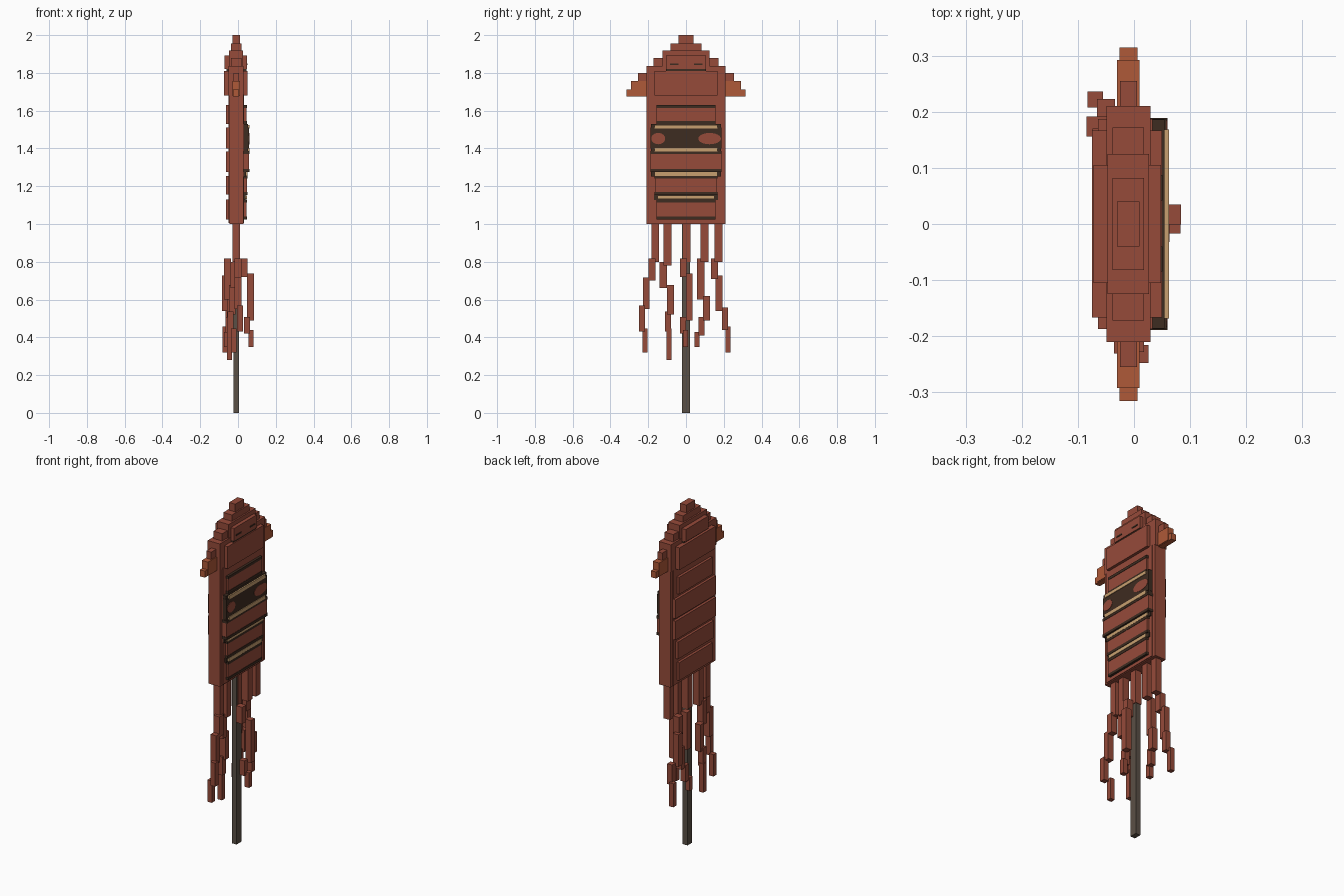
import bpy
from math import pi

if "Cube" in bpy.data.objects:
    bpy.data.objects.remove(bpy.data.objects["Cube"])


def material(name, rgb):
    m = bpy.data.materials.new(name)
    m.use_nodes = True
    m.diffuse_color = (*rgb, 1)
    node = m.node_tree.nodes["Principled BSDF"]
    node.inputs["Base Color"].default_value = (*rgb, 1)
    node.inputs["Roughness"].default_value = 0.9
    return m


RED = material("red_brown", (0.305, 0.07, 0.042))
ORANGE = material("burnt_orange", (0.43, 0.10, 0.04))
DARK = material("dark_brown", (0.048, 0.025, 0.015))
TAN = material("tan", (0.58, 0.35, 0.16))
GREY = material("grey_brown", (0.102, 0.08, 0.061))
MID = -0.01  # middle of the slab in x


def box(name, x, y, z, mat):
    """Box from (low, high) ranges along each axis."""
    bpy.ops.mesh.primitive_cube_add(size=1, location=[sum(r) / 2 for r in (x, y, z)])
    ob = bpy.context.object
    ob.name = name
    ob.scale = [r[1] - r[0] for r in (x, y, z)]
    ob.data.materials.append(mat)
    return ob


def wide(name, x, half, z, mat):
    """Box symmetric in y."""
    return box(name, x, (-half, half), z, mat)


# Pole and main slab
wide("pole", (-0.025, 0.006), 0.022, (0, 1.02), GREY)
wide("body_frame", (-0.045, 0.028), 0.208, (1.0, 1.69), RED)
wide("body_core", (-0.049, 0.033), 0.187, (1.005, 1.685), RED)

# Stepped crest with orange wing tips: half width, top, half thickness
tiers = [(0.04, 2.0, 0.02), (0.082, 1.955, 0.028), (0.125, 1.918, 0.037),
         (0.172, 1.88, 0.028), (0.21, 1.837, 0.039), (0.255, 1.80, 0.015)]
for i, (half, top, thick) in enumerate(tiers):
    wide(f"crest_step_{i + 1}", (MID - thick, MID + thick), half, (1.678, top), RED)
for side, s in (("left", 1), ("right", -1)):
    inner, outer = sorted((s * 0.2, s * 0.292)), sorted((s * 0.2, s * 0.315))
    box(f"{side}_wing", (MID - 0.02, MID + 0.02), inner, (1.677, 1.757), ORANGE)
    box(f"{side}_wing_tip", (MID - 0.016, MID + 0.016), outer, (1.674, 1.712), ORANGE)

# Head plates and eye slits
wide("head_plate", (-0.075, 0.05), 0.167, (1.68, 1.81), RED)
wide("brow_plate", (-0.072, 0.048), 0.105, (1.82, 1.893), RED)
wide("mouth_slit", (-0.06, 0.044), 0.105, (1.806, 1.824), DARK)
for side, low in (("left", 0.042), ("right", -0.085)):
    box(f"{side}_eye_slit", (0.04, 0.051), (low, low + 0.045), (1.842, 1.85), DARK)

# Body panels: low, high, half width, face depth
panels = [(1.53, 1.63, 0.155, 0.045), (1.40, 1.51, 0.187, 0.058),
          (1.275, 1.385, 0.187, 0.058), (1.155, 1.255, 0.165, 0.047),
          (1.025, 1.13, 0.155, 0.045)]
for i, (low, high, half, depth) in enumerate(panels):
    n = i + 1
    wide(f"back_panel_{n}", (-0.064, -0.04), half, (low, high), RED)
    wide(f"front_panel_{n}", (0.02, depth), half, (low, high), DARK if i == 1 else RED)
    if i != 1:
        for edge, z in (("top", high - 0.014), ("bottom", low)):
            wide(f"panel_{n}_{edge}_trim", (0.025, depth + 0.002), half + 0.002,
                 (z - 0.001, z + 0.015), DARK)

# Tan stripes: centre height, half width, depth
for i, (z, half, depth) in enumerate([(1.515, 0.168, 0.062), (1.393, 0.168, 0.062),
                                      (1.265, 0.167, 0.05), (1.142, 0.152, 0.048)]):
    wide(f"stripe_{i + 1}", (0.025, depth), half, (z - 0.01, z + 0.01), TAN)
    wide(f"stripe_{i + 1}_ends", (0.025, depth - 0.008), half + 0.018,
         (z - 0.014, z + 0.014), DARK)

# Rounded red patches on the dark panel
for side, y, ry in (("left", 0.125, 0.06), ("right", -0.147, 0.037)):
    bpy.ops.mesh.primitive_cylinder_add(vertices=24, radius=1, depth=1,
                                        location=(0.057, y, 1.452), rotation=(0, pi / 2, 0))
    patch = bpy.context.object
    patch.name = f"{side}_patch"
    patch.scale = (0.03, ry, 0.006)
    patch.data.materials.append(RED)

# Hanging tassels: joint heights, then (x, y) centre of each link
strands = {
    "a": ((1.01, 0.80, 0.70, 0.55, 0.43, 0.32),
          ((-0.01, -0.162), (0, -0.18), (0, -0.21), (0.01, -0.232), (-0.022, -0.217))),
    "b": ((1.01, 0.78, 0.66, 0.52, 0.43, 0.28),
          ((-0.01, -0.098), (-0.02, -0.12), (-0.03, -0.082), (-0.04, -0.095), (-0.045, -0.09))),
    "c": ((1.01, 0.80, 0.72, 0.49, 0.42, 0.35),
          ((-0.01, 0.005), (0.03, -0.013), (0.066, 0.017), (0.047, -0.016), (0.069, -0.003))),
    "d": ((1.01, 0.80, 0.60, 0.49, 0.41, 0.35),
          ((-0.01, 0.098), (-0.055, 0.078), (-0.04, 0.108), (-0.05, 0.082), (-0.06, 0.058))),
    "e": ((1.01, 0.80, 0.71, 0.54, 0.44, 0.32),
          ((-0.01, 0.172), (-0.055, 0.151), (-0.067, 0.174), (-0.05, 0.207), (-0.069, 0.222))),
}
radii = (0.02, 0.019, 0.018, 0.016, 0.014)
for key, (joints, centres) in strands.items():
    for i, (x, y) in enumerate(centres):
        r = radii[i]
        box(f"tassel_{key}_{i + 1}", (x - r, x + r), (y - r, y + r),
            (joints[i + 1], joints[i] + (0.018 if i else 0)), RED)
